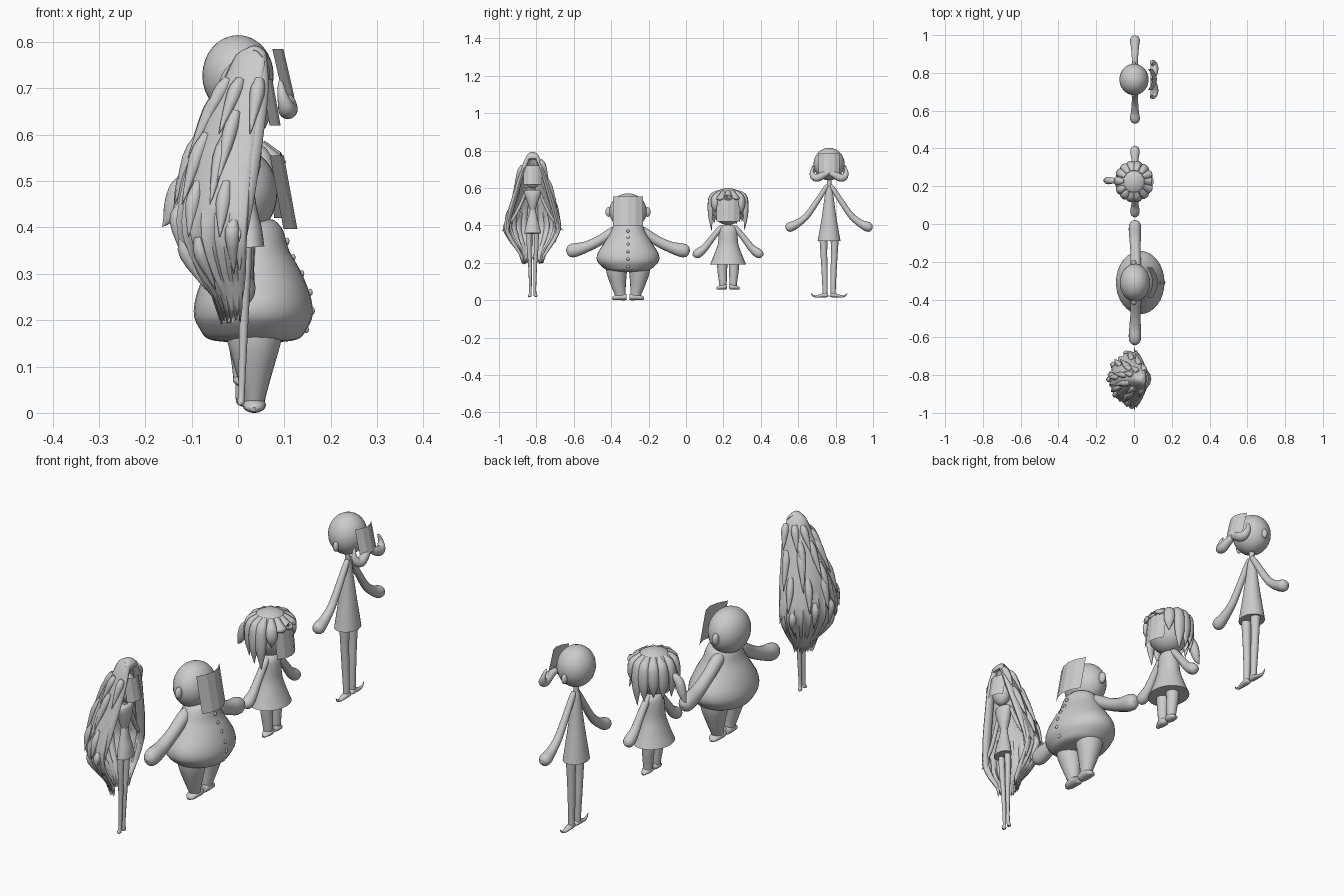
import bpy, bmesh, math, random
from mathutils import Vector

random.seed(4)


def finish(name, bm, angle=50):
    bmesh.ops.remove_doubles(bm, verts=bm.verts, dist=1e-5)
    bmesh.ops.recalc_face_normals(bm, faces=bm.faces)
    me = bpy.data.meshes.new(name)
    bm.to_mesh(me)
    bm.free()
    ob = bpy.data.objects.new(name, me)
    bpy.context.collection.objects.link(ob)
    bpy.ops.object.select_all(action='DESELECT')
    ob.select_set(True)
    bpy.context.view_layer.objects.active = ob
    bpy.ops.object.shade_smooth_by_angle(angle=math.radians(angle))
    return ob


def spline(pts, sub):
    """Catmull-Rom through tuples of any length."""
    P = [tuple(2 * a - b for a, b in zip(pts[0], pts[1]))] + list(pts)
    P.append(tuple(2 * a - b for a, b in zip(pts[-1], pts[-2])))
    out = []
    for i in range(1, len(P) - 2):
        for k in range(sub):
            t = k / sub
            out.append([.5 * (2 * b + (c - a) * t + (2 * a - 5 * b + 4 * c - d) * t * t
                              + (3 * b - a - 3 * c + d) * t ** 3)
                        for a, b, c, d in zip(P[i - 1], P[i], P[i + 1], P[i + 2])])
    return out + [list(pts[-1])]


def sweep(name, pts, y0=0, flip=1, sides=16, sub=4, ref=(1, 0, 0)):
    """Tube through (x, y, z, r_ref, r_side); y is measured from the figure's centre."""
    pts = [p if len(p) == 5 else (*p, p[3]) for p in pts]
    pts = spline(pts, sub) if sub > 1 else pts
    C = [Vector((p[0], y0 + flip * p[1], p[2])) for p in pts]
    bm, rings = bmesh.new(), []
    for i, p in enumerate(pts):
        t = (C[min(i + 1, len(C) - 1)] - C[max(i - 1, 0)]).normalized()
        u = Vector(ref)
        u = (u - t * u.dot(t)).normalized()
        v = t.cross(u)
        rings.append([bm.verts.new(C[i] + u * max(p[3], .0005) * math.cos(a) + v * max(p[4], .0005) * math.sin(a))
                      for a in (2 * math.pi * k / sides for k in range(sides))])
    for A, B in zip(rings, rings[1:]):
        for k in range(sides):
            n = (k + 1) % sides
            bm.faces.new((A[k], A[n], B[n], B[k]))
    bm.faces.new(rings[0][::-1])
    bm.faces.new(rings[-1])
    return finish(name, bm)


def pair(name, pts, y0, **kw):
    for f, s in ((1, "left"), (-1, "right")):
        sweep(s + "_" + name, pts, y0, f, **kw)


def ball(name, c, r, seg=24):
    bm = bmesh.new()
    bmesh.ops.create_uvsphere(bm, u_segments=seg, v_segments=seg // 2, radius=1)
    bmesh.ops.scale(bm, vec=r, verts=bm.verts)
    bmesh.ops.translate(bm, vec=c, verts=bm.verts)
    return finish(name, bm)


def face_sheet(name, y0, w, z0, z1, xb, xt, bulge):
    """Thin bent sheet in front of the head, leaning back at the top."""
    bm, n = bmesh.new(), 4
    row = []
    for k in range(n + 1):
        s = 2 * k / n - 1
        d = -bulge * s * s
        row.append([bm.verts.new((x + d, y0 + s * w, z)) for x, z in ((xb, z0), (xt, z1))])
    for a, b in zip(row, row[1:]):
        bm.faces.new((a[0], b[0], b[1], a[1]))
    finish(name, bm, 5)


# --- Long-haired woman ---
Y = -.82
ball("woman_head", (.033, Y, .66), (.038, .045, .062))
face_sheet("woman_face", Y, .05, .62, .72, .092, .074, .024)
sweep("woman_neck", [(.025, 0, .63, .01), (.022, 0, .57, .01)], Y)
sweep("woman_bodice", [(.024, 0, .588, .02, .03), (.024, 0, .58, .026, .045), (.022, 0, .53, .026, .03),
                       (.02, 0, .48, .014, .014)], Y, sub=2)
sweep("woman_skirt", [(.02, 0, .49, .013, .013), (.022, 0, .44, .019, .026), (.024, 0, .40, .027, .036),
                      (.027, 0, .357, .03, .046)], Y)
pair("woman_arm", [(.015, .038, .575, .008), (.01, .07, .50, .009), (.005, .11, .43, .008),
                   (.003, .165, .37, .001)], Y, sides=10)
pair("woman_leg", [(.018, .02, .38, .014), (.015, .019, .28, .012), (.012, .014, .19, .010),
                   (.008, .012, .05, .007), (.006, .016, .022, .008, .010), (.006, .016, .018, .004)], Y, sides=12)

# Hair shell: rows of (z, front x, back x, half width)
rows = spline([(.787, .04, .02, .012), (.772, .058, -.005, .032), (.72, .052, -.03, .056), (.65, .042, -.065, .078),
               (.55, .028, -.105, .108), (.45, .018, -.128, .138), (.38, .012, -.128, .146), (.30, .01, -.09, .108),
               (.235, .01, -.04, .06)], 2)
bm, grid, N = bmesh.new(), [], 28
for i, (z, xf, xb, ry) in enumerate(rows):
    f = i / (len(rows) - 1)
    line = []
    for k in range(N + 1):
        t = math.pi * k / N
        g = 1 + .05 * f * math.cos(k * math.pi)
        zz = z - (.035 * (k % 2) + .01 * random.random() if i == len(rows) - 1 else 0)
        line.append(bm.verts.new((xf - (xf - xb) * math.sin(t) * g, Y + ry * math.cos(t) * g, zz)))
    grid.append(line)
for A, B in zip(grid, grid[1:]):
    for k in range(N):
        bm.faces.new((A[k], A[k + 1], B[k + 1], B[k]))
bm.faces.new(grid[0])
hair = finish("woman_hair", bm, 60)
m = hair.modifiers.new("thickness", 'SOLIDIFY')
m.thickness = .012
sweep("woman_hair_crown", [(.06, 0, .755, .004, .03), (.052, 0, .77, .012, .035), (.035, 0, .783, .010, .02),
                           (.01, 0, .77, .01, .02)], Y, ref=(0, 0, 1), sides=12)
pair("woman_front_strand", [(.052, .02, .772, .010), (.048, .05, .70, .018, .012), (.035, .08, .60, .02, .013),
                            (.018, .115, .48, .02, .013), (.005, .135, .38, .014, .010), (.003, .12, .31, .002)],
     Y, sides=10)
# Spiky loose locks over the back and sides
for i in range(26):
    a = math.pi * (i * .618 % 1)
    r0 = rows[3 + i % 10]
    r1, r2 = rows[4 + i % 10], rows[min(6 + i % 10, len(rows) - 1)]
    P = [(r[1] - (r[1] - r[2]) * math.sin(a) * e, r[3] * math.cos(a) * e, r[0], w)
         for r, e, w in ((r0, .95, .010), (r1, 1, .016), (r2, 1.07, .001))]
    sweep("woman_hair_lock", P, Y, sides=8, sub=3)

# --- Round man ---
Y = -.31
sweep("round_body", [(.033, 0, .41, .03, .045), (.034, 0, .40, .06, .075), (.033, 0, .35, .078, .10),
                     (.033, 0, .30, .105, .132), (.033, 0, .25, .124, .163), (.033, 0, .21, .128, .165),
                     (.033, 0, .18, .115, .14), (.033, 0, .16, .098, .11), (.033, 0, .153, .06, .07),
                     (.033, 0, .15, .001)], Y, sides=32)
ball("round_head", (.005, Y, .475), (.08, .10, .096), 32)
for s in (1, -1):
    ball("round_ear", (.0, Y + s * .103, .472), (.014, .018, .026), 16)
face_sheet("round_face", Y, .08, .397, .555, .128, .099, .03)
pair("round_arm", [(.01, .05, .38, .02), (.01, .08, .365, .027), (.008, .16, .315, .027), (.006, .23, .283, .03),
                   (.005, .285, .268, .033, .037), (.005, .315, .262, .027, .031), (.005, .327, .26, .013, .015),
                   (.005, .33, .259, .001)], Y)
pair("round_leg", [(.035, .06, .20, .066, .06), (.035, .06, .15, .057, .055), (.035, .052, .09, .04, .042),
                   (.035, .042, .035, .025, .029), (.035, .04, .02, .023, .026)], Y)
pair("round_shoe", [(.035, .008, .017, .018, .012), (.035, .012, .017, .024, .017), (.035, .045, .017, .025, .017),
                    (.035, .072, .012, .02, .012), (.035, .085, .007, .006, .005)], Y)
for x, z in ((.148, .18), (.161, .22), (.156, .26), (.138, .30), (.119, .335), (.106, .37)):
    ball("round_button", (x, Y, z), (.005, .008, .008), 12)

# --- Girl ---
Y = .225
ball("girl_head", (0, Y, .49), (.083, .088, .088))
face_sheet("girl_face", Y, .063, .42, .55, .102, .088, .024)
sweep("girl_neck", [(0, 0, .42, .015), (0, 0, .38, .018)], Y)
sweep("girl_dress", [(0, 0, .402, .018, .02), (0, 0, .39, .032, .045), (0, 0, .36, .04, .05), (0, 0, .30, .045, .055),
                     (0, 0, .24, .062, .076), (0, 0, .192, .08, .096)], Y, sides=24)
pair("girl_arm", [(.005, .025, .39, .012), (.005, .045, .38, .015), (.005, .09, .325, .017), (.005, .125, .28, .02),
                  (.005, .155, .255, .025), (.005, .175, .243, .021), (.005, .184, .238, .01),
                  (.005, .186, .236, .001)], Y)
pair("girl_leg", [(.005, .031, .22, .029), (.005, .031, .16, .026), (.008, .028, .10, .021),
                  (.008, .028, .07, .018)], Y)
pair("girl_shoe", [(.01, .006, .072, .012), (.01, .015, .072, .02, .015), (.01, .038, .07, .02, .013),
                   (.01, .062, .062, .007, .005)], Y)
bm = bmesh.new()                      # hair cap
bmesh.ops.create_uvsphere(bm, u_segments=28, v_segments=18, radius=1)
bmesh.ops.bisect_plane(bm, geom=bm.verts[:] + bm.edges[:] + bm.faces[:], plane_co=(.25, 0, .1),
                       plane_no=(.65, 0, -.75), clear_outer=True)
for v in bm.verts:
    v.co = Vector((-.002 + v.co.x * .098, Y + v.co.y * .104, .497 + v.co.z * .103))
finish("girl_hair_cap", bm)
tips = [(25, .54), (-25, .535), (0, .55), (50, .46), (-50, .47), (78, .375), (-78, .372), (100, .40), (-100, .39),
        (125, .42), (-125, .41), (150, .41), (-150, .42), (178, .41)]
for ang, z in tips:
    c, s = math.cos(math.radians(ang)), math.sin(math.radians(ang))
    P = [(c * .05, s * .053, .578, .012), (c * .084, s * .09, .55, .015, .022),
         (c * .092, s * .096, .55 + (z - .55) * .5, .014, .022), (c * .088, s * .09, z, .001)]
    sweep("girl_hair_lock", P, Y, sides=10, ref=(c, s, 0))
sweep("girl_ponytail", [(-.085, 0, .50, .010), (-.105, .004, .505, .014), (-.128, .005, .485, .019),
                        (-.14, .005, .45, .019), (-.15, .005, .42, .012), (-.163, .005, .402, .001)], Y, ref=(0, 1, 0))

# --- Tall man ---
Y = .765
sweep("tall_neck", [(0, 0, .66, .012), (0, 0, .58, .012)], Y)
ball("tall_head", (0, Y, .728), (.077, .083, .087), 32)
for s in (1, -1):
    ball("tall_ear", (0, Y + s * .083, .70), (.012, .012, .022), 16)
face_sheet("tall_face", Y, .056, .68, .785, .122, .098, .024)
sweep("tall_coat", [(0, 0, .62, .01, .01), (0, 0, .595, .016, .018), (0, 0, .53, .024, .027), (0, 0, .45, .034, .038),
                    (0, 0, .38, .043, .05), (0, 0, .317, .051, .061)], Y, sides=24)
pair("tall_arm", [(.005, .008, .615, .01), (.005, .025, .59, .013), (.005, .07, .52, .015), (.005, .12, .45, .017),
                  (.005, .17, .41, .021), (.005, .205, .393, .026), (.005, .224, .386, .02), (.005, .23, .384, .008),
                  (.005, .232, .383, .001)], Y)
pair("tall_leg", [(.005, .03, .34, .022), (.005, .028, .25, .018), (.006, .024, .15, .016), (.008, .022, .07, .014),
                  (.008, .022, .03, .013)], Y)
pair("tall_shoe", [(.01, .006, .03, .008), (.01, .012, .028, .014, .012), (.01, .04, .025, .014, .01),
                   (.01, .07, .02, .008, .006), (.01, .088, .026, .004), (.01, .097, .038, .001)], Y, sides=12)
pair("tall_moustache", [(.10, 0, .682, .012), (.106, .03, .67, .018), (.108, .06, .655, .021), (.104, .083, .66, .018),
                        (.096, .092, .685, .011), (.092, .085, .71, .006), (.09, .078, .718, .001)], Y)
